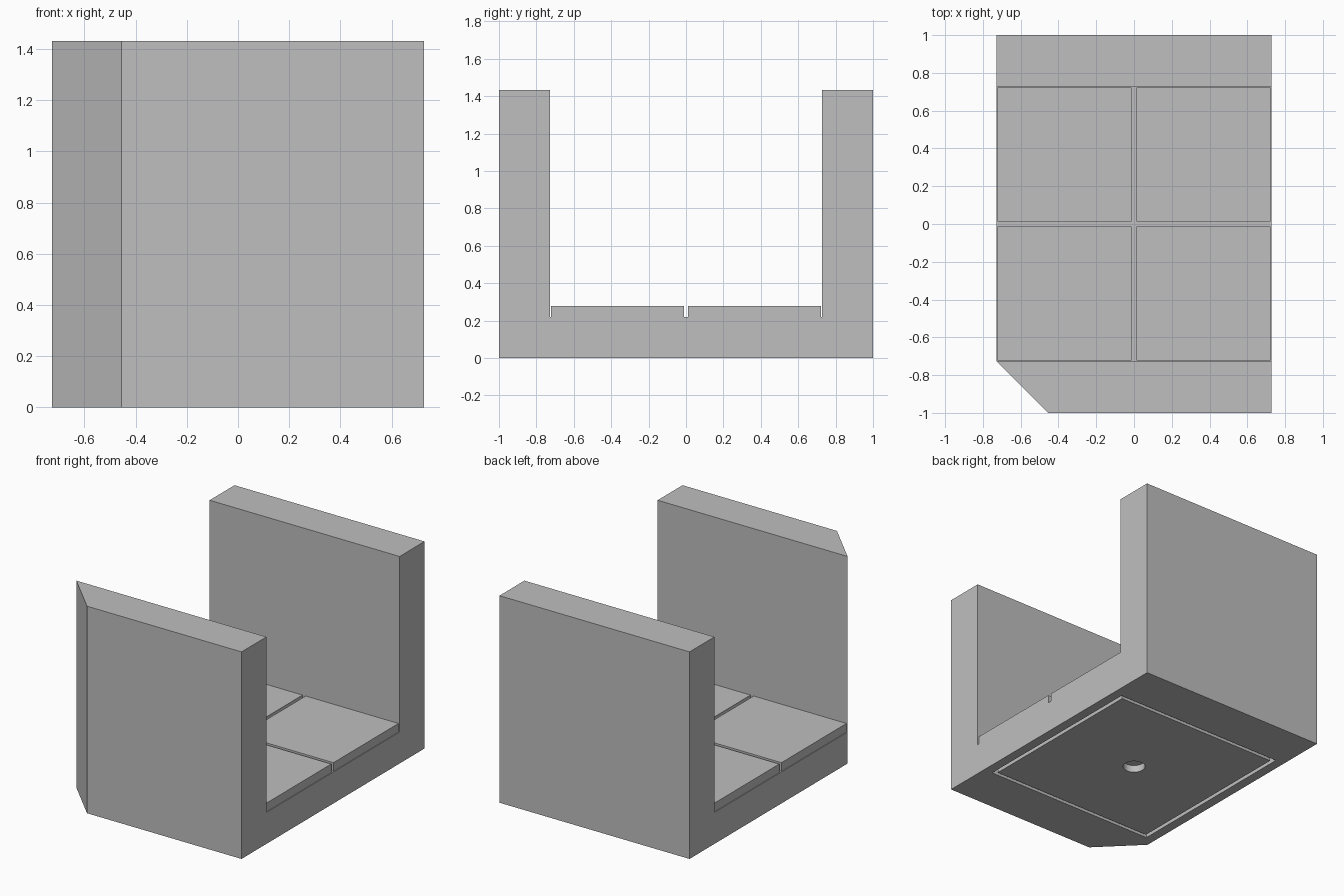
import bpy
import bmesh
from mathutils import Vector, Matrix

HALF_W, WALL_IN, HEIGHT, FLOOR, TILE_TOP = 0.727, 0.728, 1.432, 0.218, 0.278

cube = bpy.data.objects.get("Cube")
if cube:
    bpy.data.objects.remove(cube, do_unlink=True)

grey = bpy.data.materials.new("light grey")
grey.use_nodes = True
colour = (0.52, 0.52, 0.52, 1)
grey.diffuse_color = colour
grey.node_tree.nodes["Principled BSDF"].inputs["Base Color"].default_value = colour


def finish(bm, name):
    bmesh.ops.recalc_face_normals(bm, faces=bm.faces)
    mesh = bpy.data.meshes.new(name)
    bm.to_mesh(mesh)
    bm.free()
    mesh.materials.append(grey)
    obj = bpy.data.objects.new(name, mesh)
    bpy.context.collection.objects.link(obj)
    return obj


def extrude(bm, faces, offset):
    result = bmesh.ops.extrude_face_region(bm, geom=faces)
    verts = [v for v in result["geom"] if isinstance(v, bmesh.types.BMVert)]
    bmesh.ops.translate(bm, verts=verts, vec=offset)


def cut(obj, cutter):
    cutter.hide_render = True
    mod = obj.modifiers.new("cut", "BOOLEAN")
    mod.operation, mod.solver, mod.object = "DIFFERENCE", "EXACT", cutter
    bpy.context.view_layer.objects.active = obj
    bpy.ops.object.modifier_apply(modifier=mod.name)
    bpy.data.objects.remove(cutter, do_unlink=True)


# U-shaped body: floor with a wall at front and back
profile = [(-1, 0), (1, 0), (1, HEIGHT), (WALL_IN, HEIGHT), (WALL_IN, FLOOR),
           (-WALL_IN, FLOOR), (-WALL_IN, HEIGHT), (-1, HEIGHT)]
bm = bmesh.new()
face = bm.faces.new([bm.verts.new((-HALF_W, y, z)) for y, z in profile])
extrude(bm, [face], (2 * HALF_W, 0, 0))
# chamfered front corner, over the full height
cut_geom = bmesh.ops.bisect_plane(
    bm, geom=bm.verts[:] + bm.edges[:] + bm.faces[:], dist=1e-4,
    plane_co=(-HALF_W, -WALL_IN, 0), plane_no=Vector((-1, -1, 0)).normalized(),
    clear_outer=True)
bmesh.ops.holes_fill(bm, edges=[e for e in bm.edges if e.is_boundary], sides=0)
body = finish(bm, "body")

# square groove in the underside
bm = bmesh.new()
bmesh.ops.create_grid(bm, x_segments=1, y_segments=1, size=0.66,
                      matrix=Matrix.Translation((0, 0, -0.05)))
middle = bm.faces[:]
bmesh.ops.inset_region(bm, faces=middle, thickness=0.037, use_boundary=True)
bmesh.ops.delete(bm, geom=middle, context="FACES_ONLY")
extrude(bm, bm.faces[:], (0, 0, 0.1))
cut(body, finish(bm, "groove_cutter"))

# shallow round hole in the middle of the underside
bm = bmesh.new()
bmesh.ops.create_cone(bm, cap_ends=True, segments=32, radius1=0.072,
                      radius2=0.072, depth=0.1)
cut(body, finish(bm, "hole_cutter"))

# four raised floor tiles
for y, row in ((-1, "front"), (1, "back")):
    for x, side in ((-1, "right"), (1, "left")):
        bm = bmesh.new()
        bmesh.ops.create_cube(bm, size=1)
        bmesh.ops.scale(bm, verts=bm.verts, vec=(0.71, 0.71, TILE_TOP - FLOOR))
        bmesh.ops.translate(bm, verts=bm.verts,
                            vec=(x * 0.367, y * 0.367, (TILE_TOP + FLOOR) / 2))
        finish(bm, f"floor_tile_{row}_{side}")
